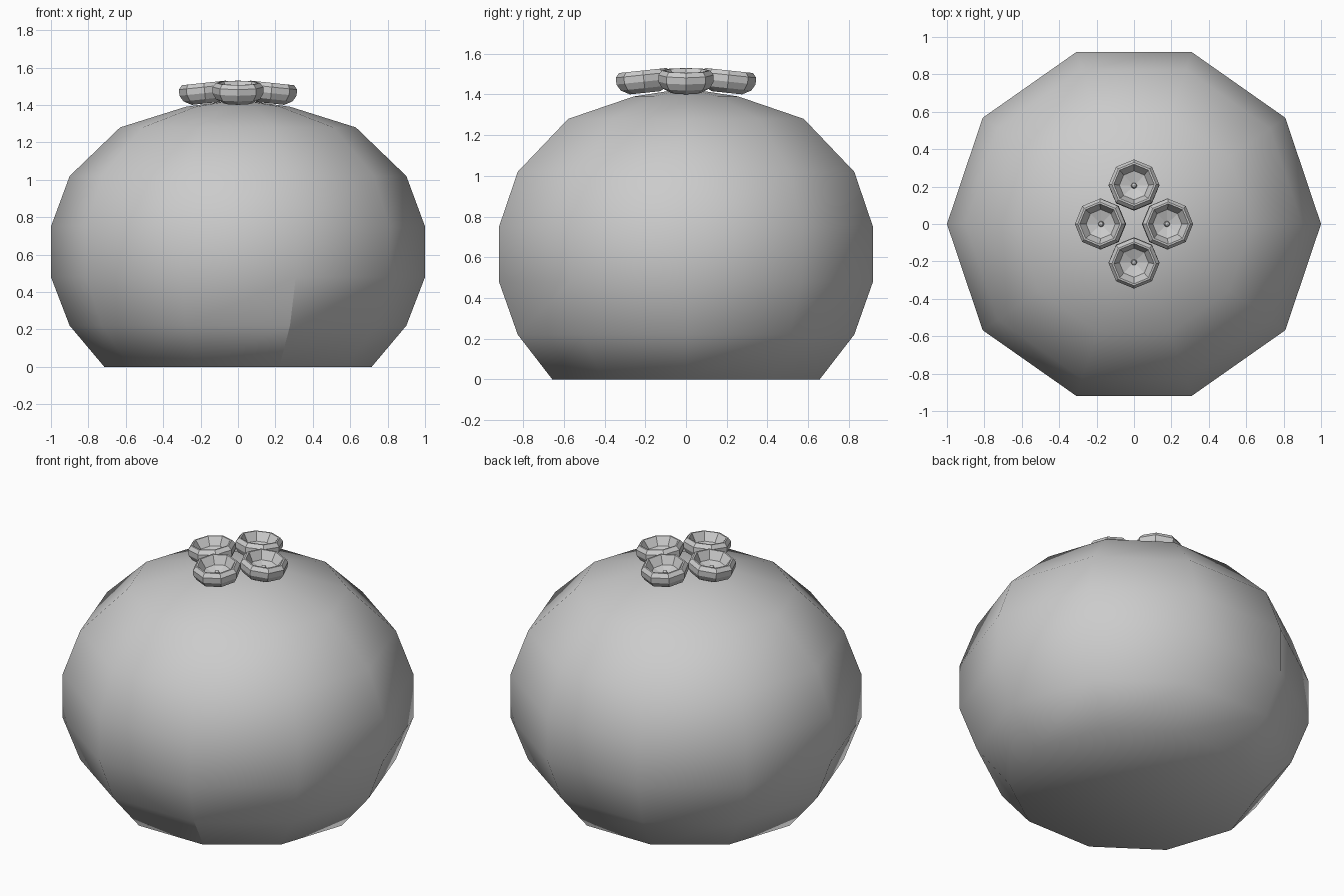
import bpy
from math import sin, cos, pi, radians
from mathutils import Matrix, Vector

cube = bpy.data.objects.get("Cube")
if cube:
    bpy.data.objects.remove(cube, do_unlink=True)

grey = bpy.data.materials.new("plain grey")
grey.use_nodes = True
COLOUR = (0.6, 0.6, 0.6, 1)
grey.diffuse_color = COLOUR
grey.node_tree.nodes["Principled BSDF"].inputs["Base Color"].default_value = COLOUR


def lathe(name, profile, sides, matrix, smooth):
    """Spin a (radius, height) profile; its first and last points are poles."""
    rings = profile[1:-1]
    verts = [matrix @ Vector((r * cos(2 * pi * i / sides), r * sin(2 * pi * i / sides), z))
             for r, z in rings for i in range(sides)]
    faces = []
    for i in range(sides):
        j = (i + 1) % sides
        for k in range(len(rings) - 1):
            a, b = k * sides, (k + 1) * sides
            faces.append((a + i, a + j, b + j, b + i))
        last = (len(rings) - 1) * sides
        faces.append((j, i, len(verts)))
        faces.append((last + i, last + j, len(verts) + 1))
    verts += [matrix @ Vector((0, 0, p[1])) for p in (profile[0], profile[-1])]
    mesh = bpy.data.meshes.new(name)
    mesh.from_pydata(verts, [], faces)
    mesh.materials.append(grey)
    mesh.polygons.foreach_set("use_smooth", [smooth] * len(mesh.polygons))
    obj = bpy.data.objects.new(name, mesh)
    bpy.context.collection.objects.link(obj)
    return obj


# Squat ten-sided body, slightly narrower in depth
BODY_SIDES = 10
body_profile = [(0, 0), (0.715, 0), (0.9, 0.22), (1, 0.48), (1, 0.75),
                (0.9, 1.02), (0.63, 1.28), (0.28, 1.39), (0, 1.43)]
body = lathe("body", body_profile, BODY_SIDES,
             Matrix.Diagonal((1, 0.966, 1, 1)), True)

# Short sharp seam low on the front
seam = {8, 8 + BODY_SIDES, 8 + 2 * BODY_SIDES}
for edge in body.data.edges:
    edge.use_edge_sharp = set(edge.vertices) <= seam

# Four shallow cups, leaning outwards, each with a tiny central spike
cup_profile = [(0, -0.06), (0.075, -0.06), (0.118, -0.037), (0.136, -0.005), (0.136, 0.028),
               (0.118, 0.05), (0.108, 0.05), (0.078, 0.0), (0.016, -0.02),
               (0.012, 0.0), (0, 0.005)]
cups = {"left": (0.178, 0), "right": (-0.178, 0), "back": (0, 0.207), "front": (0, -0.207)}
for side, (x, y) in cups.items():
    axis = Vector((-y, x, 0))
    place = Matrix.Translation((x, y, 1.468)) @ Matrix.Rotation(radians(6), 4, axis)
    lathe(side + "_cup", cup_profile, 8, place, False)
